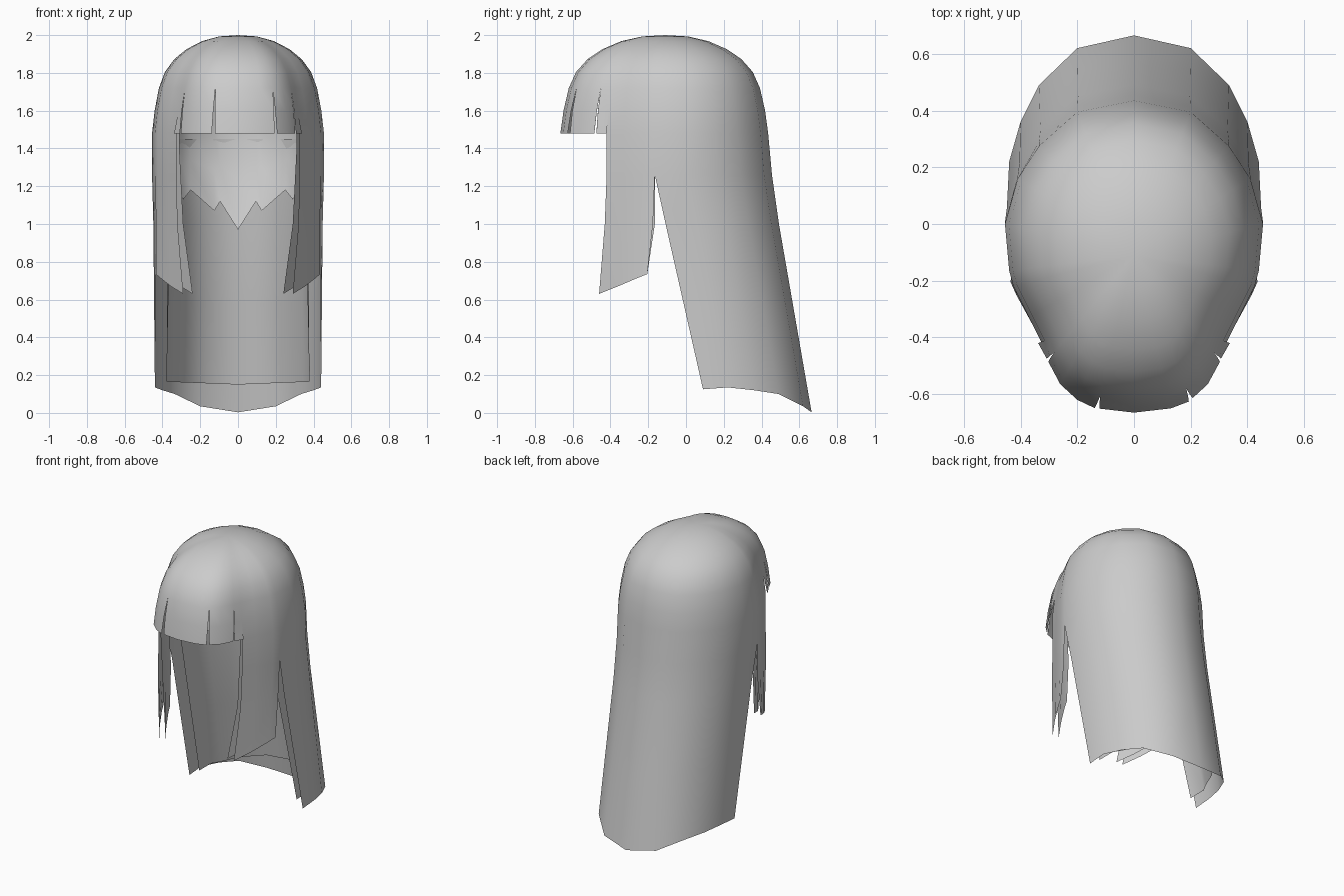
import bpy, bmesh, math
from mathutils import Vector

if "Cube" in bpy.data.objects:
    bpy.data.objects.remove(bpy.data.objects["Cube"])

grey = bpy.data.materials.new("hair_grey")
grey.diffuse_color = (0.6, 0.6, 0.6, 1)
grey.use_nodes = True
grey.node_tree.nodes["Principled BSDF"].inputs["Base Color"].default_value = grey.diffuse_color


def add_sheet(bm, columns):
    """Skin neighbouring columns of points with quads."""
    cols = [[bm.verts.new(p) for p in c] for c in columns]
    for a, b in zip(cols, cols[1:]):
        for i in range(len(a) - 1):
            bm.faces.new((a[i], a[i + 1], b[i + 1], b[i]))


def finish(bm, name, angle=60):
    bmesh.ops.remove_doubles(bm, verts=bm.verts, dist=0.0005)
    bmesh.ops.recalc_face_normals(bm, faces=bm.faces)
    me = bpy.data.meshes.new(name)
    bm.to_mesh(me)
    bm.free()
    me.materials.append(grey)
    ob = bpy.data.objects.new(name, me)
    bpy.context.collection.objects.link(ob)
    bpy.ops.object.select_all(action='DESELECT')
    ob.select_set(True)
    bpy.context.view_layer.objects.active = ob
    bpy.ops.object.shade_smooth_by_angle(angle=math.radians(angle))
    return ob


def flip(p):
    return (-p[0],) + tuple(p[1:])


def both(half):
    """Mirror a half outline that starts on the centre line."""
    return [flip(p) for p in half[:0:-1]] + list(half)


CY = -0.11
RINGS = [(0.22, 1.993), (0.42, 1.968), (0.6, 1.925), (0.74, 1.873),
         (0.85, 1.805), (0.92, 1.72), (0.97, 1.6), (1.0, 1.48)]


def ring_pt(p, ring):
    s, z = ring
    return (p[0] * s, CY + (p[1] - CY) * s, z)


# head outline at brow height, back to front
BACK = [(0, 0.435), (0.2, 0.395), (0.335, 0.275), (0.41, 0.16), (0.455, 0), (0.44, -0.165)]
SIDE = [(0.44, -0.165), (0.425, -0.22), (0.37, -0.33), (0.325, -0.42)]
FRONT = [(0.325, -0.42), (0.305, -0.48), (0.26, -0.565), (0.2, -0.62), (0.13, -0.65), (0, -0.665)]
# hem of the long back curtain
HEM = [(0, 0.665, 0.003), (0.2, 0.62, 0.035), (0.335, 0.49, 0.1),
       (0.4, 0.36, 0.12), (0.44, 0.22, 0.135), (0.44, 0.09, 0.125)]
LOCK_HEM = [(0.435, -0.205, 0.735), (0.415, -0.25, 0.717),
            (0.355, -0.36, 0.67), (0.29, -0.46, 0.63)]


def curtain_column(p, hem):
    col = [ring_pt(p, r) for r in RINGS[5:]]
    k = max(0, (p[1] + 0.165) / 0.6)
    col.append((p[0], p[1] + 0.02 * k, 1.26))
    col.append((p[0] * 0.985, p[1] + 0.057, 1.0))
    col.append(tuple(Vector(col[-1]).lerp(Vector(hem), 0.5)))
    col.append(hem)
    return col


def lock_column(p, hem):
    col = [ring_pt(p, r) for r in RINGS[5:]]
    col.append((p[0], p[1], 1.26))
    col.append((p[0] * 0.985, p[1] - 0.01, 1.0))
    col.append(hem)
    return col


bm = bmesh.new()
# crown of the head
half = BACK + SIDE[1:] + FRONT[1:]
loop = half + [flip(p) for p in half[-2:0:-1]]
loop.append(loop[0])
add_sheet(bm, [[ring_pt(p, r) for r in RINGS[:6]] for p in loop])
bmesh.ops.remove_doubles(bm, verts=bm.verts, dist=0.0005)
top = bm.verts.new((0, CY, 2.0))
rim = [e for e in bm.edges if e.is_boundary and e.verts[0].co.z > 1.98]
for e in rim:
    bm.faces.new((e.verts[0], e.verts[1], top))
# long back curtain
add_sheet(bm, [curtain_column(p, h) for p, h in zip(both(BACK), both(HEM))])
# side locks
lock = [lock_column(p, h) for p, h in zip(SIDE, LOCK_HEM)]
add_sheet(bm, lock)
add_sheet(bm, [[flip(p) for p in c] for c in lock])
# fringe strands, parted by narrow slits
fringe = [flip(p) for p in FRONT[:-1]] + FRONT[::-1]
SLITS = {1: 0.006, 4: 0.009, 7: 0.009, 9: 0.006}
strand = []
for i, p in enumerate(fringe):
    flare = 1.04 if i in (0, len(fringe) - 1) else 1
    pts = [Vector(ring_pt(p, r)) for r in RINGS[5:]]
    pts[2].x *= flare
    if i in SLITS:
        q = fringe[i + 1]
        along = Vector((q[0] - p[0], q[1] - p[1], 0)).normalized() * SLITS[i]
        cut = [pts[0], pts[1] - along * 0.5, pts[2] - along]
        strand.append(cut)
        add_sheet(bm, strand)
        strand = [[pts[0], pts[1] + along * 0.5, pts[2] + along]]
    else:
        strand.append(pts)
add_sheet(bm, strand)
finish(bm, "outer_hair")

# inner layer of the long curtain
bm = bmesh.new()
inner = []
for p, h in zip(BACK, HEM):
    x, y = p[0] * 0.86, p[1] - 0.04 if p[1] > 0.1 else p[1] + 0.03
    hx, hy = h[0] * 0.86, h[1] - 0.06 if h[1] > 0.3 else h[1] + 0.02
    end = Vector((hx, hy, 0.15 + 0.04 * hx))
    a = Vector((x * 1.04, y, 1.45))
    b = Vector((x * 0.95, y + 0.05, 1.0))
    inner.append([tuple(v) for v in (a, b, b.lerp(end, 0.5), end)])
add_sheet(bm, both_cols := [[flip(p) for p in c] for c in inner[:0:-1]] + inner)
finish(bm, "inner_curtain")

# inner sheets of the side locks, joined to the front edge at the top
for sign, name in ((1, "inner_lock_right"), (-1, "inner_lock_left")):
    bm = bmesh.new()
    cols = []
    for (x, y), h in zip(SIDE, LOCK_HEM):
        cols.append([(sign * px, py, pz) for px, py, pz in (
            (x * 0.95, y + 0.005, 1.6), (x - 0.015, y, 1.4),
            (x - 0.035, y, 1.0), (h[0] - 0.05, h[1], h[2]))])
    add_sheet(bm, cols)
    finish(bm, name)

# nape hair curving inward, with jagged tips
bm = bmesh.new()
JAGS = [(0, 0.97), (0.095, 1.12), (0.125, 1.07), (0.25, 1.18), (0.29, 1.13), (0.37, 1.25)]
ROOT_Y = [0.40, 0.385, 0.375, 0.30, 0.25, 0.12]
cols = []
for (x, z), y in zip(JAGS, ROOT_Y):
    cols.append([(x * 0.97, y - 0.03, 1.7), (x * 1.03, y, 1.5),
                 (x * 1.02, y - 0.03, (1.5 + z) / 2), (x, y - 0.10, z)])
add_sheet(bm, [[flip(p) for p in c] for c in cols[:0:-1]] + cols)
finish(bm, "nape_hair")
